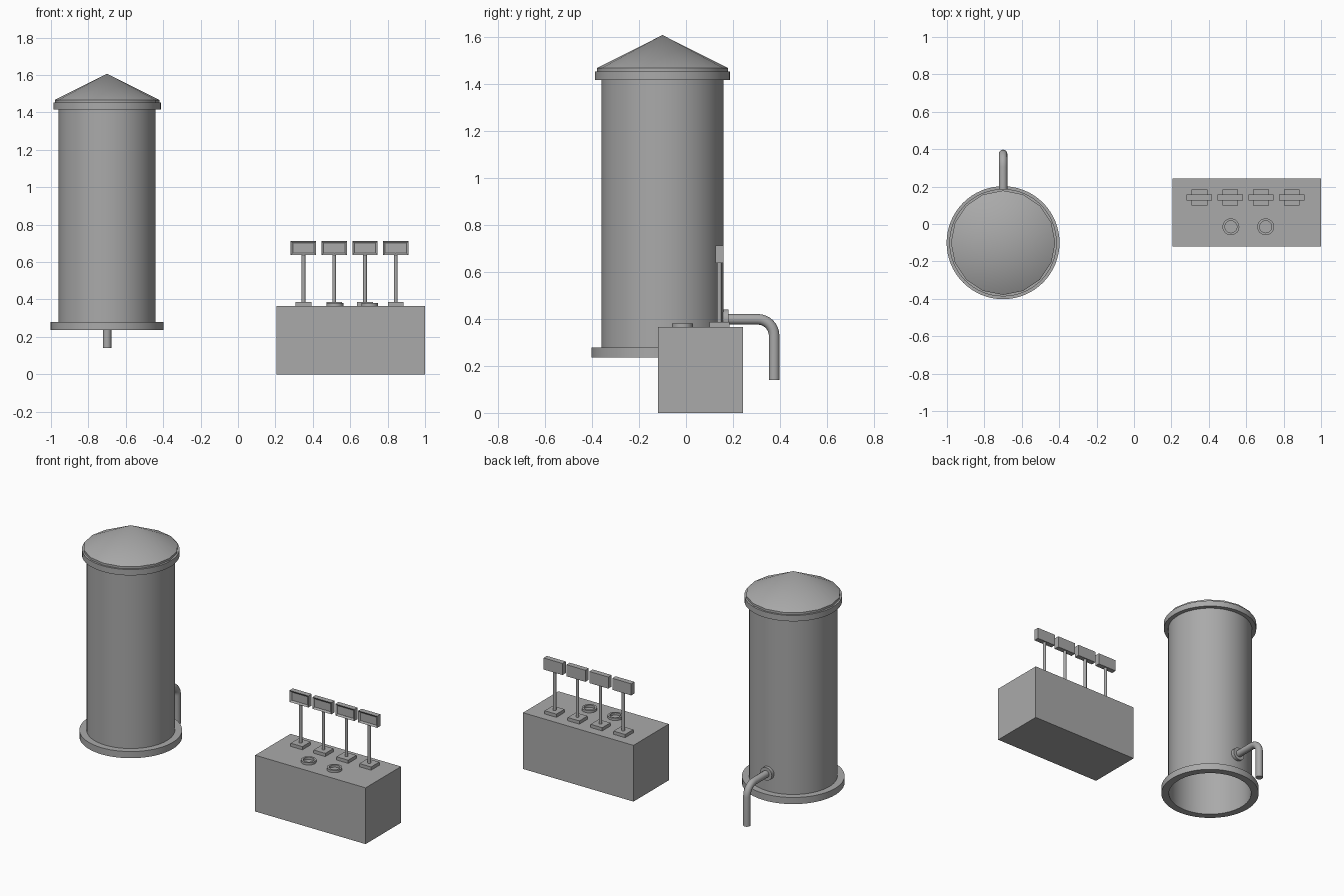
import bpy, bmesh, math
from mathutils import Vector, Matrix

cube = bpy.data.objects.get("Cube")
if cube:
    bpy.data.objects.remove(cube, do_unlink=True)

grey = bpy.data.materials.new("plain_grey")
grey.use_nodes = True
COLOUR = (0.4, 0.4, 0.4, 1)
grey.diffuse_color = COLOUR
grey.node_tree.nodes["Principled BSDF"].inputs["Base Color"].default_value = COLOUR


def finish(name, bm, smooth=False):
    """Turn a bmesh into a grey object."""
    bmesh.ops.recalc_face_normals(bm, faces=bm.faces)
    mesh = bpy.data.meshes.new(name)
    bm.to_mesh(mesh)
    bm.free()
    mesh.materials.append(grey)
    ob = bpy.data.objects.new(name, mesh)
    bpy.context.collection.objects.link(ob)
    if smooth:
        bpy.ops.object.select_all(action="DESELECT")
        ob.select_set(True)
        bpy.context.view_layer.objects.active = ob
        bpy.ops.object.shade_smooth_by_angle(angle=math.radians(30))
    return ob


def box_bm(lo, hi):
    lo, hi = Vector(lo), Vector(hi)
    bm = bmesh.new()
    bmesh.ops.create_cube(bm, size=1)
    bmesh.ops.scale(bm, vec=hi - lo, verts=bm.verts)
    bmesh.ops.translate(bm, vec=(lo + hi) / 2, verts=bm.verts)
    return bm


def ring(name, centre, r_out, r_in, z0, z1, sides):
    """Square-section ring about a vertical axis."""
    bm = bmesh.new()
    section = [(r_in, z0), (r_out, z0), (r_out, z1), (r_in, z1)]
    loops = []
    for i in range(sides):
        a = math.tau * i / sides
        loops.append([bm.verts.new((centre[0] + r * math.cos(a),
                                    centre[1] + r * math.sin(a), z)) for r, z in section])
    for i, cur in enumerate(loops):
        nxt = loops[(i + 1) % sides]
        for j in range(4):
            k = (j + 1) % 4
            bm.faces.new((cur[j], nxt[j], nxt[k], cur[k]))
    return finish(name, bm, True)


def cylinder(name, centre, r1, r2, depth, sides, rotation=Matrix()):
    bm = bmesh.new()
    bmesh.ops.create_cone(bm, cap_ends=True, segments=sides, radius1=r1, radius2=r2,
                          depth=depth, matrix=Matrix.Translation(centre) @ rotation)
    return finish(name, bm, True)


# Tank: open-bottomed shell with base flange and top lip
TX, TY = -0.7, -0.1
ring("tank_shell", (TX, TY), 0.26, 0.256, 0.238, 1.45, 64)
ring("tank_base_flange", (TX, TY), 0.302, 0.255, 0.236, 0.279, 64)
ring("tank_top_lip", (TX, TY), 0.287, 0.258, 1.415, 1.453, 64)

# Roof: shallow faceted cone on a thin rim
cylinder("roof_rim", (TX, TY, 1.456), 0.279, 0.279, 0.022, 16)
cylinder("roof_cone", (TX, TY, 1.537), 0.279, 0, 0.14, 16)

# Outlet pipe: swept round the bend and capped
PIPE_Y, PIPE_Z, BEND = 0.375, 0.398, 0.07
path = [(TX, 0.15, PIPE_Z)]
for i in range(9):
    a = math.pi / 2 * i / 8
    path.append((TX, PIPE_Y - BEND + BEND * math.sin(a), PIPE_Z - BEND + BEND * math.cos(a)))
path.append((TX, PIPE_Y, 0.14))
bm = bmesh.new()
rings = []
for i, p in enumerate(path):
    tangent = Vector(path[min(i + 1, len(path) - 1)]) - Vector(path[max(i - 1, 0)])
    if i == 1:
        tangent = Vector((0, 1, 0))
    elif i == len(path) - 2:
        tangent = Vector((0, 0, -1))
    side = Vector((1, 0, 0))
    up = tangent.normalized().cross(side)
    rings.append([bm.verts.new(Vector(p) + 0.0225 * (side * math.cos(math.tau * j / 16)
                                                    + up * math.sin(math.tau * j / 16)))
                  for j in range(16)])
for a, b in zip(rings, rings[1:]):
    for j in range(16):
        k = (j + 1) % 16
        bm.faces.new((a[j], a[k], b[k], b[j]))
bm.faces.new(rings[0])
bm.faces.new(rings[-1])
finish("outlet_pipe", bm, True)
cylinder("outlet_pipe_flange", (TX, 0.163, PIPE_Z), 0.042, 0.042, 0.034, 24,
         Matrix.Rotation(math.pi / 2, 4, "X"))

# Control block
TOP = 0.365
finish("control_block", box_bm((0.207, -0.12, 0), (1, 0.243, TOP)))

# Four display stands: foot, pole and panel with a sunken screen
for i in range(4):
    x = 0.35 + 0.1645 * i
    y = 0.142
    finish(f"stand_foot_{i + 1}", box_bm((x - 0.042, y - 0.042, TOP), (x + 0.042, y + 0.042, 0.386)))
    cylinder(f"stand_pole_{i + 1}", (x, y, 0.515), 0.01, 0.01, 0.27, 16)
    bm = box_bm((x - 0.068, y - 0.017, 0.637), (x + 0.068, y + 0.017, 0.712))
    bm.normal_update()
    front = [f for f in bm.faces if f.normal.y < -0.9]
    bmesh.ops.inset_region(bm, faces=front, thickness=0.016)
    bmesh.ops.translate(bm, vec=(0, 0.008, 0), verts=front[0].verts)
    finish(f"stand_panel_{i + 1}", bm)

# Two ring fittings on the block top
for i, x in enumerate((0.518, 0.704)):
    ring(f"ring_fitting_{i + 1}", (x, -0.015), 0.045, 0.032, TOP - 0.002, 0.38, 32)
